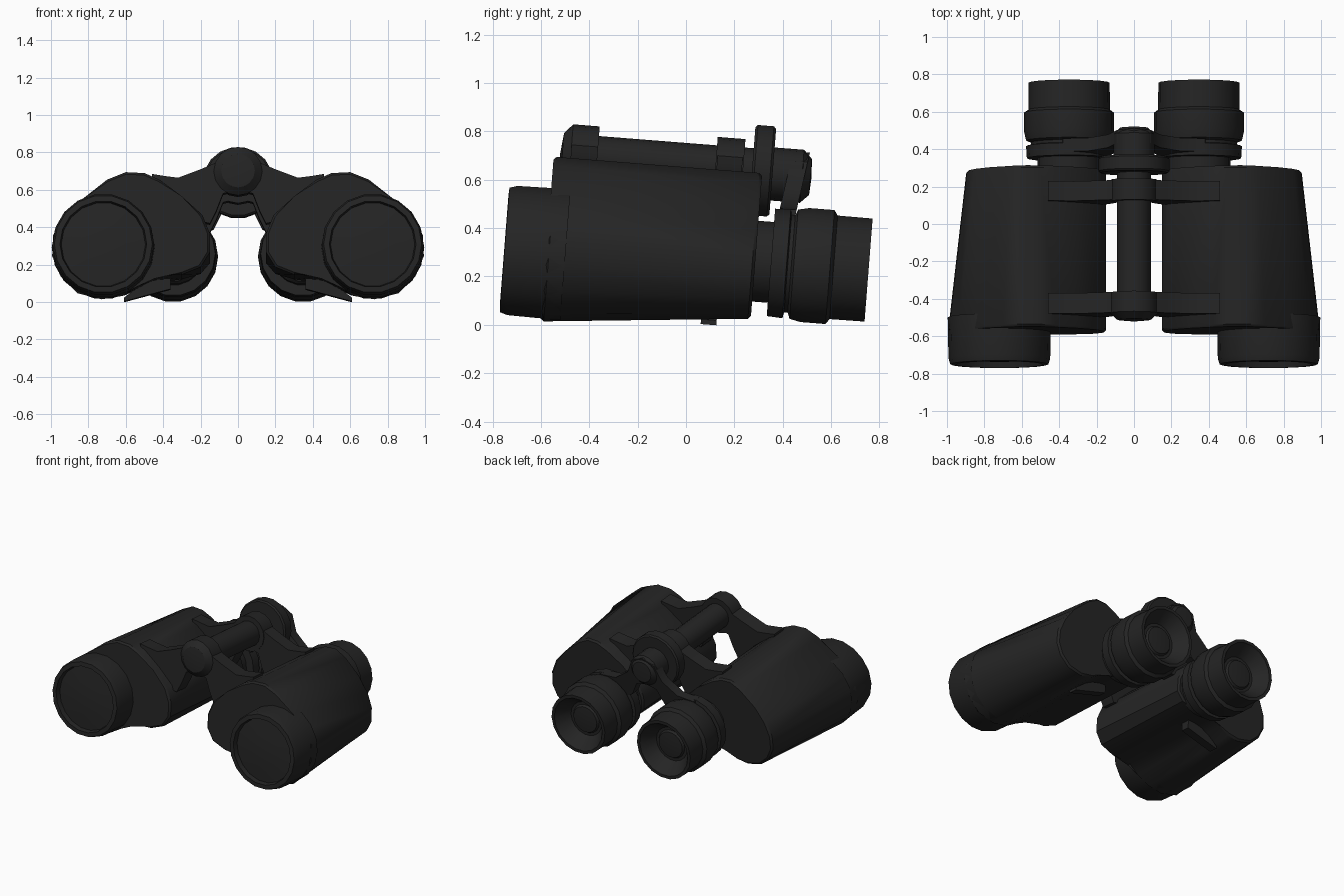
import bpy, bmesh
from math import sin, cos, pi, radians
from mathutils import Matrix

cube = bpy.data.objects.get("Cube")
if cube:
    bpy.data.objects.remove(cube, do_unlink=True)

TILT = Matrix.Rotation(radians(-4.5), 4, 'X')
HINGE_Z = 0.66


def material(name, value):
    m = bpy.data.materials.new(name)
    m.use_nodes = True
    col = (value, value, value, 1)
    m.diffuse_color = col
    m.node_tree.nodes["Principled BSDF"].inputs["Base Color"].default_value = col
    return m


BLACK = material("matte_black", 0.018)


def finish(name, bm, angle=35):
    """Recalculate normals, tilt the part and add it to the scene."""
    bmesh.ops.recalc_face_normals(bm, faces=bm.faces)
    bm.transform(TILT)
    me = bpy.data.meshes.new(name)
    bm.to_mesh(me)
    bm.free()
    ob = bpy.data.objects.new(name, me)
    bpy.context.collection.objects.link(ob)
    me.materials.append(BLACK)
    bpy.ops.object.select_all(action='DESELECT')
    ob.select_set(True)
    bpy.context.view_layer.objects.active = ob
    bpy.ops.object.shade_smooth_by_angle(angle=radians(angle))
    return ob


def lathe(name, profile, cx=0, cz=HINGE_Z, sides=16):
    """Turn (radius, y) points around an axis along y."""
    bm = bmesh.new()
    rings = []
    for r, y in profile:
        if r == 0:
            rings.append([bm.verts.new((cx, y, cz))] * sides)
        else:
            rings.append([bm.verts.new((cx + r * cos(2 * pi * i / sides), y,
                                        cz + r * sin(2 * pi * i / sides)))
                          for i in range(sides)])
    for a, b in zip(rings, rings[1:]):
        for i in range(sides):
            j = (i + 1) % sides
            loop = list(dict.fromkeys((a[i], a[j], b[j], b[i])))
            bm.faces.new(loop)
    return finish(name, bm)


def loft(name, sections, bevel=0.0, side=1):
    """Join equal-length loops of points and cap both ends."""
    bm = bmesh.new()
    rings = [[bm.verts.new((side * x, y, z)) for x, y, z in s] for s in sections]
    n = len(rings[0])
    for a, b in zip(rings, rings[1:]):
        for i in range(n):
            j = (i + 1) % n
            bm.faces.new((a[i], a[j], b[j], b[i]))
    caps = [bm.faces.new(rings[0]), bm.faces.new(rings[-1])]
    if bevel:
        edges = list({e for f in caps for e in f.edges})
        bmesh.ops.bevel(bm, geom=edges, offset=bevel, segments=1, affect='EDGES')
    return finish(name, bm)


def plate(name, half, y0, y1, shear=0.0):
    """Extrude a symmetric outline, given by its +x half, along y."""
    outline = half + [(-x, z) for x, z in reversed(half) if x > 0]
    slide = lambda z: shear * (z - 0.35)
    return loft(name, [[(x, y + slide(z), z) for x, z in outline] for y in (y0, y1)])


# Prism housing outline, from its lower middle around the inner side
HOUSING = [(0.45, 0.09), (0.30, 0.10), (0.20, 0.14), (0.15, 0.22), (0.15, 0.32),
           (0.19, 0.42), (0.30, 0.52), (0.42, 0.61), (0.50, 0.645), (0.60, 0.65),
           (0.70, 0.61), (0.84, 0.50), (0.94, 0.41), (0.99, 0.31), (0.995, 0.20),
           (0.95, 0.09), (0.86, 0.0), (0.73, -0.033), (0.62, -0.015), (0.53, 0.04)]


def narrowed(x, z):
    """Rear outline: slimmer outside and raised underneath."""
    return (0.5 + (x - 0.5) * 0.8 if x > 0.5 else x,
            0.25 + (z - 0.25) * 0.72 if z < 0.25 else z)


front = [(x, -0.60, z) for x, z in HOUSING]
rear = []
for px, pz in HOUSING:
    nx, nz = narrowed(px, pz)
    rear.append((nx, 0.265, nz))

for label, s in (("left", 1), ("right", -1)):
    loft(label + "_prism_housing", [front, rear], bevel=0.012, side=s)

    # Objective barrel with recessed lens
    lathe(label + "_objective_barrel",
          [(0.276, -0.52), (0.272, -0.74), (0.262, -0.772), (0.232, -0.774),
           (0.225, -0.74), (0.12, -0.75), (0, -0.755)], s * 0.72, 0.25, 18)

    # Eyepiece with stepped rings and a conical cup
    lathe(label + "_eyepiece",
          [(0.17, 0.24), (0.17, 0.33), (0.226, 0.33), (0.23, 0.395), (0.205, 0.40),
           (0.205, 0.415), (0.23, 0.425), (0.24, 0.47), (0.24, 0.575), (0.218, 0.59),
           (0.217, 0.735), (0.195, 0.735), (0.125, 0.64), (0.105, 0.64),
           (0.095, 0.655), (0, 0.665)], s * 0.347, 0.285, 18)

    # Strap lug under the housing
    lug = [(0.61, 0.008), (0.61, 0.028), (0.50, 0.11), (0.36, 0.14), (0.36, 0.075)]
    loft(label + "_strap_lug", [[(x, y, z) for x, z in lug] for y in (0.06, 0.125)], side=s)

# Hinge arms bridging the two housings
ARM = [(0, 0.77), (0.13, 0.70), (0.20, 0.67), (0.32, 0.625), (0.40, 0.635),
       (0.46, 0.645), (0.45, 0.55), (0.25, 0.40), (0.15, 0.38), (0.115, 0.45),
       (0.08, 0.54), (0, 0.56)]
plate("front_hinge_arm", ARM, -0.53, -0.42)
plate("rear_hinge_arm", ARM, 0.075, 0.18)

# Central hinge, end knob, collar and focus wheel
lathe("hinge_shaft", [(0, -0.5), (0.09, -0.5), (0.09, 0.33), (0, 0.33)])
lathe("hinge_knob", [(0, -0.575), (0.09, -0.565), (0.13, -0.53), (0.13, -0.42), (0, -0.42)])
lathe("hinge_collar", [(0, 0.07), (0.125, 0.07), (0.125, 0.185), (0, 0.185)])
lathe("focus_wheel", [(0, 0.222), (0.18, 0.222), (0.19, 0.232), (0.19, 0.298),
                      (0.18, 0.308), (0, 0.308)], sides=18)

# Eyepiece bridge and its rear cap
EYE_ARM = [(0, 0.75), (0.09, 0.71), (0.14, 0.60), (0.25, 0.52), (0.38, 0.51),
           (0.40, 0.36), (0.25, 0.36), (0.13, 0.42), (0.08, 0.52), (0, 0.54)]
plate("eyepiece_bridge", EYE_ARM, 0.325, 0.395, shear=0.15)
lathe("bridge_cap", [(0, 0.30), (0.11, 0.30), (0.11, 0.43), (0.075, 0.465), (0, 0.47)], cz=0.65)
